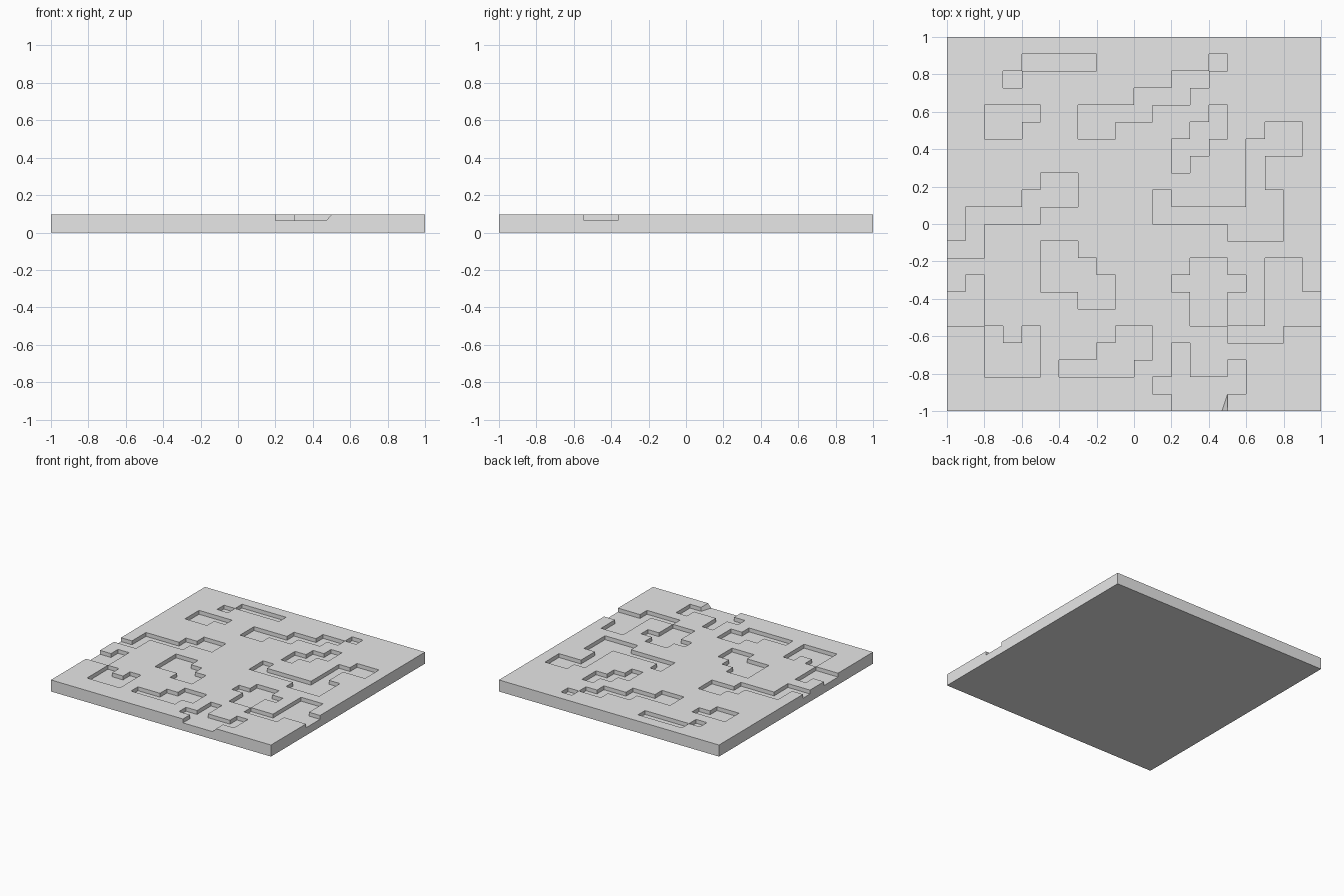
import bpy, bmesh

if "Cube" in bpy.data.objects:
    bpy.data.objects.remove(bpy.data.objects["Cube"])

# Slab with shallow stepped pits, laid out on a 20 x 22 grid (row 0 = back)
COLS, ROWS = 20, 22
TOP, FLOOR = 0.095, 0.063
sunken = set()


def pit(*blocks):
    """Sink blocks of cells: first col, end col, first row, end row."""
    for c0, c1, r0, r1 in blocks:
        sunken.update((c, r) for c in range(c0, c1) for r in range(r0, r1))


# Back pits
pit((4, 8, 1, 2), (3, 4, 2, 3))
pit((2, 5, 4, 5), (2, 4, 5, 6))
pit((14, 15, 1, 2), (12, 14, 2, 3), (10, 13, 3, 4), (7, 11, 4, 5), (7, 9, 5, 6))
pit((14, 15, 4, 6), (13, 14, 5, 7), (12, 13, 6, 8))
# Middle pits
pit((17, 19, 5, 7), (16, 17, 6, 9), (16, 18, 9, 12))
pit((11, 12, 9, 10), (11, 16, 10, 11), (15, 16, 11, 12))
pit((5, 7, 8, 10), (4, 5, 9, 11), (1, 4, 10, 11), (1, 2, 11, 13), (0, 1, 12, 13))
pit((5, 7, 12, 15), (7, 8, 13, 16), (8, 9, 14, 16))
pit((13, 15, 13, 17), (12, 16, 14, 15))
# Front pits
pit((17, 19, 13, 17), (19, 20, 15, 17), (15, 18, 17, 18))
pit((1, 2, 14, 17), (0, 1, 15, 17), (2, 3, 17, 18), (4, 5, 17, 18), (2, 5, 18, 20))
pit((9, 11, 17, 19), (8, 9, 18, 20), (6, 10, 19, 20))
pit((12, 13, 18, 22), (11, 16, 20, 21), (15, 16, 19, 20), (13, 15, 21, 22))


def height(c, r):
    if 0 <= c < COLS and 0 <= r < ROWS:
        return FLOOR if (c, r) in sunken else TOP
    return 0.0


bm = bmesh.new()
verts = {}


def vert(c, r, z):
    if (c, r, z) not in verts:
        verts[c, r, z] = bm.verts.new((-1 + 2 * c / COLS, 1 - 2 * r / ROWS, z))
    return verts[c, r, z]


def wall(a, b, lo, hi):
    bm.faces.new([vert(*a, lo), vert(*b, lo), vert(*b, hi), vert(*a, hi)])


# Cell tops, underside and the step walls
for r in range(ROWS):
    for c in range(COLS):
        h = height(c, r)
        ring = [(c, r + 1), (c + 1, r + 1), (c + 1, r), (c, r)]
        bm.faces.new([vert(*p, h) for p in ring])
        bm.faces.new([vert(*p, 0.0) for p in reversed(ring)])
        for k, (dc, dr) in enumerate([(0, 1), (1, 0), (0, -1), (-1, 0)]):
            low = height(c + dc, r + dr)
            if low < h:
                a, b = ring[k], ring[(k + 1) % 4]
                if low == 0.0 and h == TOP:      # outer rim, split at pit level
                    wall(a, b, 0.0, FLOOR)
                    wall(a, b, FLOOR, TOP)
                else:
                    wall(a, b, low, h)

# Slanted end of the notch in the front edge
verts[15, ROWS, FLOOR].co.x -= 0.03

bmesh.ops.dissolve_limit(bm, angle_limit=0.01, verts=bm.verts[:], edges=bm.edges[:])
mesh = bpy.data.meshes.new("ground_slab")
bm.to_mesh(mesh)
bm.free()

grey = bpy.data.materials.new("light grey")
grey.diffuse_color = (0.8, 0.8, 0.8, 1)
grey.use_nodes = True
grey.node_tree.nodes["Principled BSDF"].inputs["Base Color"].default_value = grey.diffuse_color
mesh.materials.append(grey)
bpy.context.collection.objects.link(bpy.data.objects.new("ground_slab", mesh))
